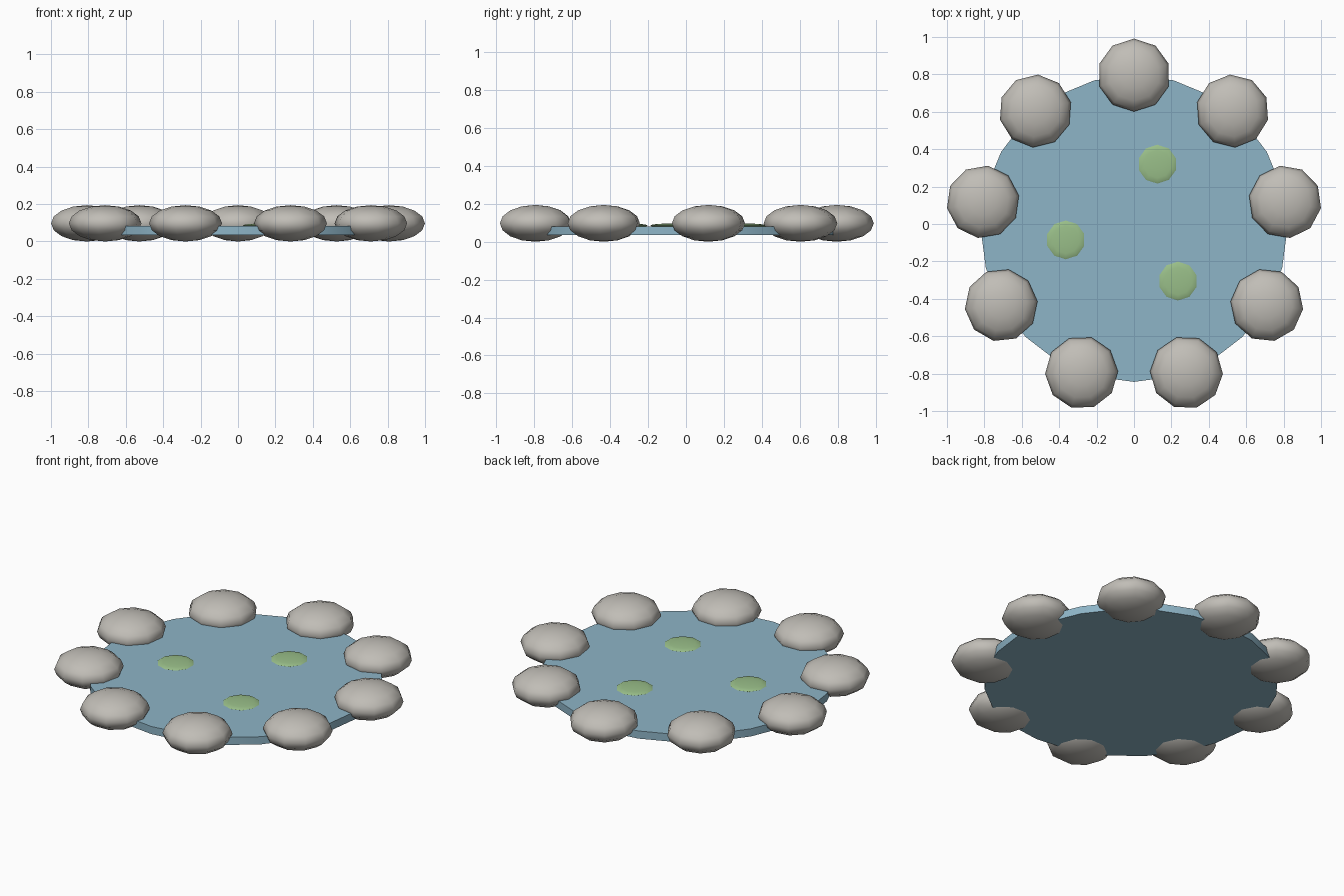
import bpy
from math import sin, cos, radians

cube = bpy.data.objects.get("Cube")
if cube:
    bpy.data.objects.remove(cube, do_unlink=True)


def material(name, rgb):
    mat = bpy.data.materials.new(name)
    mat.use_nodes = True
    colour = (*rgb, 1)
    mat.diffuse_color = colour
    mat.node_tree.nodes["Principled BSDF"].inputs["Base Color"].default_value = colour
    return mat


def finish(name, mat, angle):
    obj = bpy.context.object
    obj.name = obj.data.name = name
    obj.data.materials.append(mat)
    bpy.ops.object.transform_apply(location=False, rotation=True, scale=True)
    bpy.ops.object.shade_smooth_by_angle(angle=radians(angle))


def flat_ball(name, location, radius, half_height, turn, mat):
    """Low-sided ball squashed along z."""
    bpy.ops.mesh.primitive_uv_sphere_add(
        segments=10, ring_count=8, radius=1, location=location, rotation=(0, 0, turn))
    bpy.context.object.scale = (radius, radius, half_height)
    finish(name, mat, 60)


water = material("water blue", (0.27, 0.46, 0.57))
stone = material("stone grey", (0.53, 0.51, 0.47))
leaf = material("leaf green", (0.32, 0.52, 0.25))

CENTRE_Y = -0.024
RING = 0.82

# Water disc
bpy.ops.mesh.primitive_cylinder_add(
    vertices=24, radius=RING, depth=0.047, location=(0, CENTRE_Y, 0.058))
finish("water", water, 30)

# Ring of nine rim stones
for i in range(9):
    step = radians(40 * i)
    spot = (-RING * sin(step), CENTRE_Y + RING * cos(step), 0.097)
    flat_ball(f"rim_stone_{i + 1}", spot, 0.195, 0.097, -step, stone)

# Floating leaves
for i, (x, y) in enumerate([(0.125, 0.32), (-0.365, -0.085), (0.235, -0.305)]):
    flat_ball(f"floating_leaf_{i + 1}", (x, y, 0.085), 0.104, 0.011, 0, leaf)
